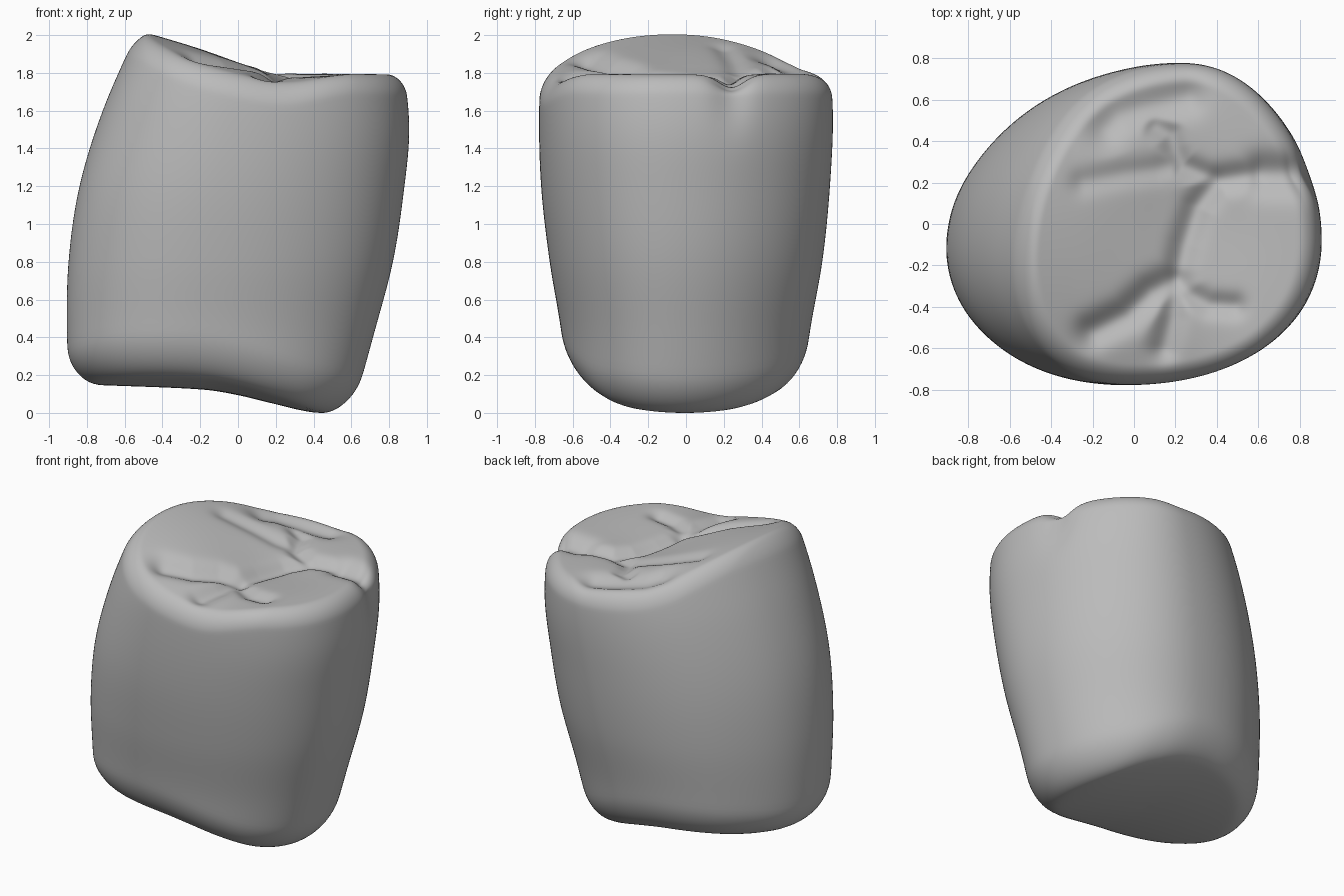
import bpy, bmesh, math
from mathutils import Vector

if "Cube" in bpy.data.objects:
    bpy.data.objects.remove(bpy.data.objects["Cube"])

SEGMENTS = 256


def curve(*points):
    """Smooth interpolation through a few (key, value) points."""
    def evaluate(t):
        if t <= points[0][0]:
            return points[0][1]
        if t >= points[-1][0]:
            return points[-1][1]
        for i in range(len(points) - 1):
            (a, p), (b, q) = points[i], points[i + 1]
            if t <= b:
                before, after = points[max(i - 1, 0)], points[min(i + 2, len(points) - 1)]
                m0 = (q - before[1]) / (b - before[0]) * (b - a)
                m1 = (after[1] - p) / (after[0] - a) * (b - a)
                u = (t - a) / (b - a)
                return ((2*u**3 - 3*u*u + 1) * p + (u**3 - 2*u*u + u) * m0
                        + (3*u*u - 2*u**3) * q + (u**3 - u*u) * m1)
    return evaluate


# Wall outline by height, and end heights by position
right_wall = curve((0, .60), (.4, .71), (.8, .815), (1.2, .875), (1.5, .90), (1.8, .87), (2, .82))
left_wall = curve((0, -.88), (.4, -.90), (.8, -.89), (1.2, -.83), (1.6, -.705), (2, -.53))
front_wall = curve((0, -.63), (.4, -.66), (.8, -.725), (1.2, -.77), (1.6, -.78), (2, -.76))
back_wall = curve((0, .61), (.4, .65), (.8, .72), (1.2, .76), (1.6, .775), (2, .74))
top_slope = curve((-.5, 2.01), (-.3, 1.955), (0, 1.875), (.25, 1.815), (.5, 1.8), (.8, 1.79))
bottom_slope = curve((-.7, .14), (-.2, .11), (0, .08), (.2, .035), (.4, -.005), (.7, -.005))
front_drop = curve((-.3, .2), (.25, .15), (.6, .02))
back_drop = curve((-.3, .27), (.25, .06), (.6, .02))


def bump(distance, width):
    return math.exp(-(distance / width) ** 2)


# Chewing surface fissures: path, depth, width
FISSURES = [
    ([(.6, .24), (.4, .21), (.3, .08), (.24, -.1), (.2, -.27)], .05, .065),
    ([(1, .23), (.62, .24)], .07, .09),
    ([(.4, .21), (.23, .28), (.19, .36), (.17, .43), (.1, .47)], .04, .055),
    ([(.2, .29), (.1, .26), (-.05, .24), (-.25, .2)], .025, .06),
    ([(-.14, .46), (-.08, .52), (.05, .56), (.25, .61)], .045, .085),
    ([(.2, -.27), (.08, -.33), (-.04, -.44), (-.2, -.52)], .06, .075),
    ([(.2, -.27), (.18, -.45), (.14, -.6)], .045, .06),
    ([(.2, -.27), (.26, -.34), (.36, -.39), (.48, -.4)], .04, .055),
]


def path_distance(point, path):
    best = 9.0
    for a, b in zip(path, path[1:]):
        a, b = Vector(a), Vector(b)
        u = max(0, min(1, (point - a).dot(b - a) / (b - a).length_squared))
        best = min(best, (point - a.lerp(b, u)).length)
    return best


def fissure_depth(x, y):
    p = Vector((x, y))
    basin = .045 * bump((p - Vector((.25, 0))).length, .35)
    # A soft maximum keeps the fissure junctions rounded
    return basin + sum((d * bump(path_distance(p, path), w)) ** 4 for path, d, w in FISSURES) ** .25


def top_height(x, y):
    drop = front_drop(x) if y < 0 else back_drop(x)
    return top_slope(x) - drop * y * y


def bottom_height(x, y):
    return bottom_slope(x) + .25 * y * y


def crown_point(scale, level, rise, angle, groove):
    """Point on a ring; level blends from the base to the top, rise offsets it."""
    c, s = math.cos(angle), math.sin(angle)
    norm = (abs(c) ** 2.1 + abs(s) ** 2.1) ** (-1 / 2.1)
    norm *= 1 - .015 * bump(math.remainder(angle - 2.6, math.tau), .35)
    # The back leans left and the front right, except toward the +x end
    lean = .17 * (1 - 1.5 * max(c, 0))
    z = level * 1.85 + rise
    for _ in range(12):
        r, l, f, b = right_wall(z), left_wall(z), front_wall(z), back_wall(z)
        y = (f + b) / 2 + scale * norm * s * (b - f) / 2
        x = (r + l) / 2 + scale * norm * (c * (r - l) / 2 + lean * s * (b - f) / 2)
        low, high = bottom_height(x, y), top_height(x, y)
        z = low + level * (high - low) + rise
    if groove:
        z -= groove * fissure_depth(x, y)
    # Groove running over the rim and down the side
    fade = max(0, min(1, (x - .55) / .25))
    x -= fade * .035 * bump(y - .24, .09) * bump(z - 1.7, .17)
    return x, y, z


# Rings as (scale, level, rise, groove strength), from base to top
rings = [(i / 14 * .78, 0, .01 * (1 - i / 14), 0) for i in range(1, 14)]
for i in range(13):
    a = i / 12 * math.pi / 2
    rings.append((.78 + .22 * math.sin(a), 0, .2 * (1 - math.cos(a)), 0))
for i in range(1, 32):
    t = i / 32
    rings.append((1, t, .2 * (1 - t) - .12 * t, 0))
for i in range(17):
    a = i / 16 * math.pi / 2
    rings.append((.88 + .12 * math.cos(a), 1, -.12 * (1 - math.sin(a)), min(1, i / 10)))
rings += [((1 - i / 70) * .88, 1, 0, 1) for i in range(1, 70)]

bm = bmesh.new()
loops = []
for scale, level, rise, groove in rings:
    loops.append([bm.verts.new(crown_point(scale, level, rise, math.tau * k / SEGMENTS, groove))
                  for k in range(SEGMENTS)])
for lower, upper in zip(loops, loops[1:]):
    for k in range(SEGMENTS):
        n = (k + 1) % SEGMENTS
        bm.faces.new((lower[k], lower[n], upper[n], upper[k]))
base_centre = bm.verts.new(crown_point(0, 0, .01, 0, 0))
top_centre = bm.verts.new(crown_point(0, 1, 0, 0, 1))
for k in range(SEGMENTS):
    n = (k + 1) % SEGMENTS
    bm.faces.new((base_centre, loops[0][n], loops[0][k]))
    bm.faces.new((top_centre, loops[-1][k], loops[-1][n]))

# Soften the fissures a little, then centre the crown and rest it on the ground
for _ in range(3):
    bmesh.ops.smooth_vert(bm, verts=bm.verts, factor=.5,
                          use_axis_x=True, use_axis_y=True, use_axis_z=True)
lows = [min(v.co[i] for v in bm.verts) for i in range(3)]
highs = [max(v.co[i] for v in bm.verts) for i in range(3)]
offset = Vector(((lows[0] + highs[0]) / 2, (lows[1] + highs[1]) / 2, lows[2]))
bmesh.ops.translate(bm, verts=bm.verts, vec=-offset)
for face in bm.faces:
    face.smooth = True

mesh = bpy.data.meshes.new("tooth_crown")
bm.to_mesh(mesh)
bm.free()
crown = bpy.data.objects.new("tooth_crown", mesh)
bpy.context.collection.objects.link(crown)

# Plain grey enamel
grey = bpy.data.materials.new("grey_enamel")
grey.use_nodes = True
grey.diffuse_color = (.5, .5, .5, 1)
grey.node_tree.nodes["Principled BSDF"].inputs["Base Color"].default_value = (.5, .5, .5, 1)
mesh.materials.append(grey)
